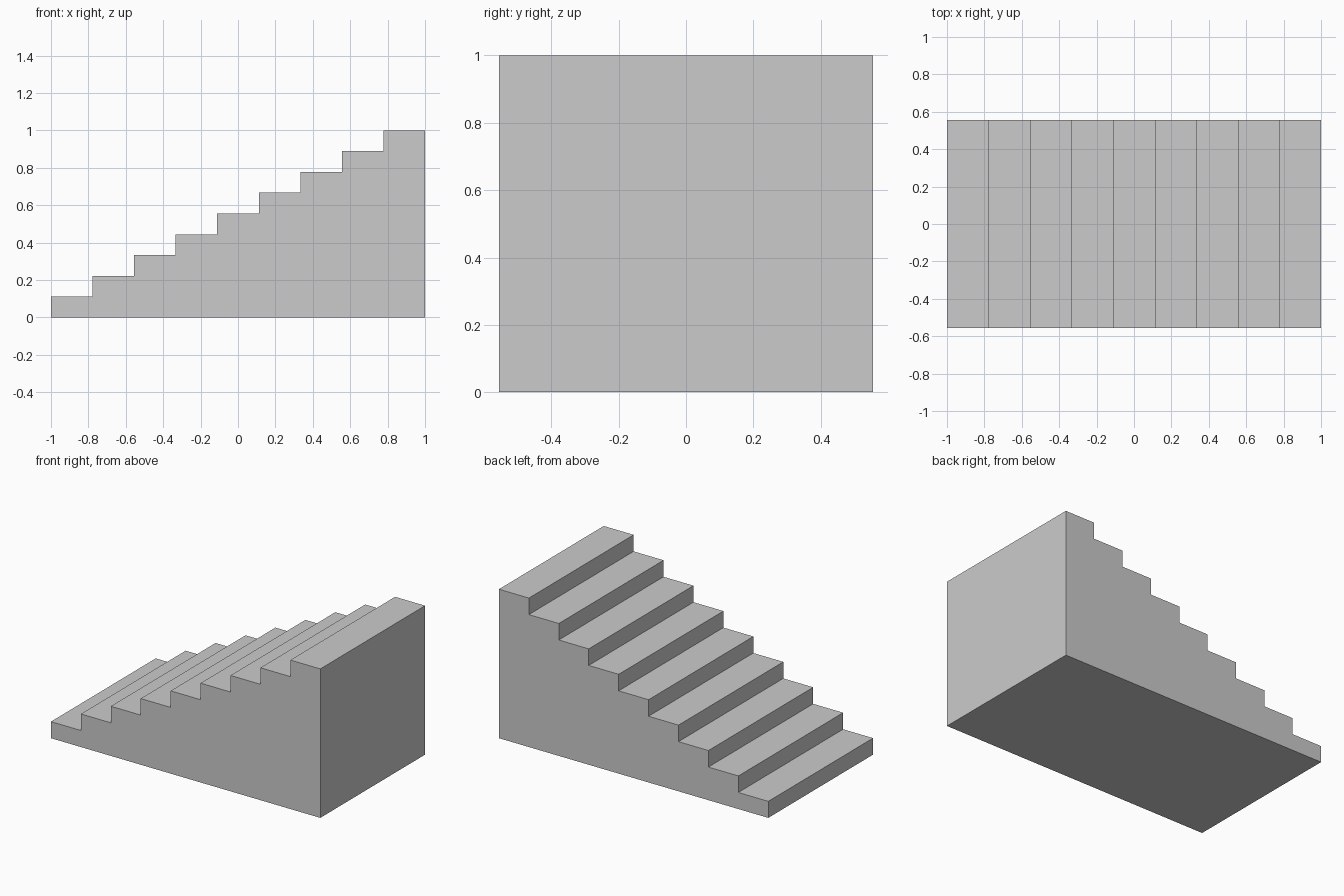
import bpy
import bmesh

if "Cube" in bpy.data.objects:
    bpy.data.objects.remove(bpy.data.objects["Cube"])

STEPS = 9
RUN = 2 / STEPS       # tread depth along x
RISE = 1 / STEPS      # step height
HALF_WIDTH = 5 / 9    # half the stair width along y

# Side profile: bottom edge, then a riser and a tread for each step
profile = [(-1, 0)]
for i in range(STEPS):
    z = (i + 1) * RISE
    profile += [(-1 + i * RUN, z), (-1 + (i + 1) * RUN, z)]
profile.append((1, 0))

# Extrude the profile across the width into one solid staircase
bm = bmesh.new()
side = bm.faces.new([bm.verts.new((x, -HALF_WIDTH, z)) for x, z in profile])
extruded = bmesh.ops.extrude_face_region(bm, geom=[side], use_keep_orig=True)
verts = [g for g in extruded["geom"] if isinstance(g, bmesh.types.BMVert)]
bmesh.ops.translate(bm, verts=verts, vec=(0, 2 * HALF_WIDTH, 0))
bmesh.ops.recalc_face_normals(bm, faces=bm.faces)

mesh = bpy.data.meshes.new("staircase")
bm.to_mesh(mesh)
bm.free()
bpy.context.collection.objects.link(bpy.data.objects.new("staircase", mesh))
